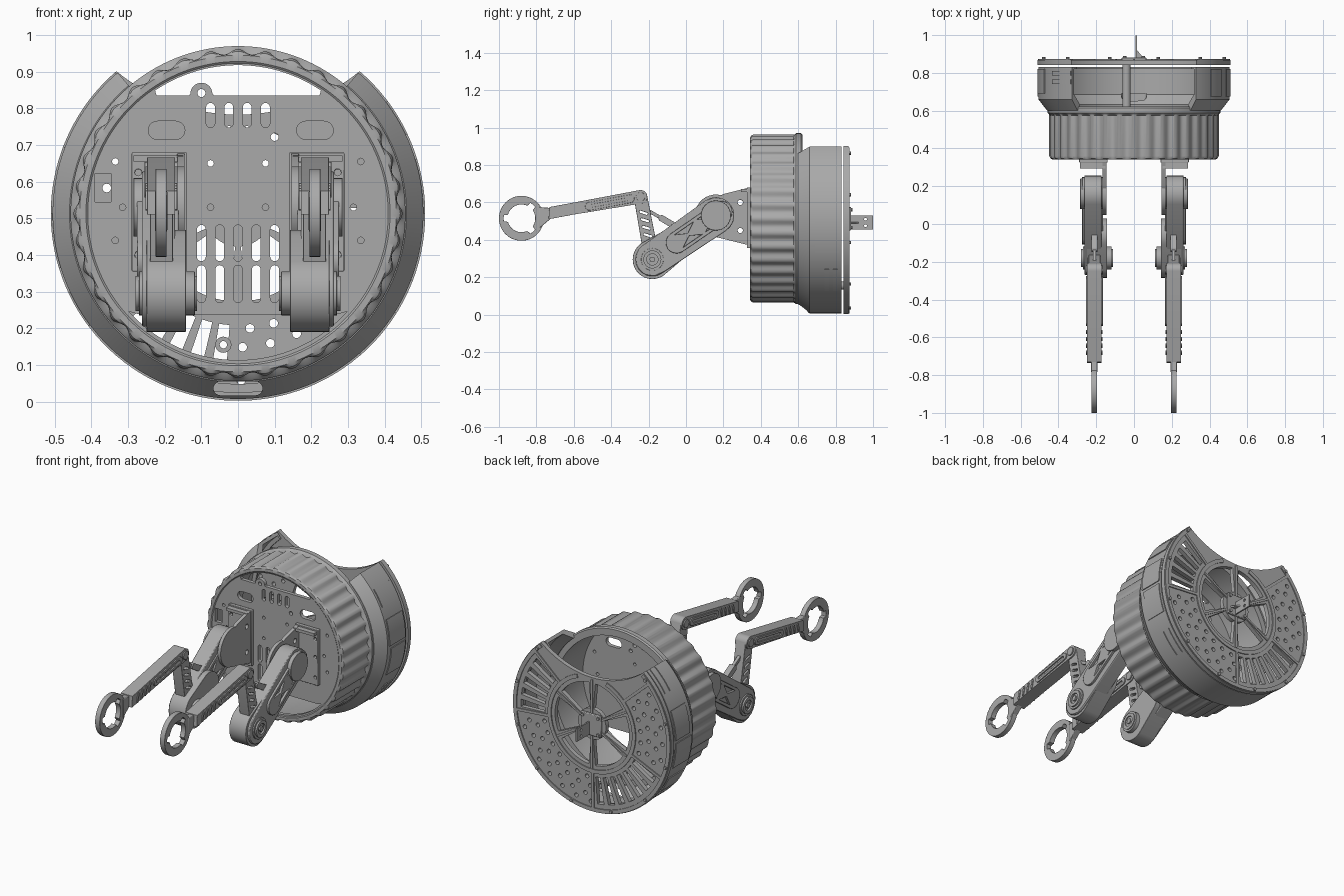
import bpy, bmesh, math
from math import sin, cos, pi, radians, atan2

if "Cube" in bpy.data.objects:
    bpy.data.objects.remove(bpy.data.objects["Cube"])

CZ = 0.513  # height of the drum axis
grey = bpy.data.materials.new("plain_grey")
grey.use_nodes = True
grey.diffuse_color = (0.4, 0.4, 0.4, 1)
grey.node_tree.nodes["Principled BSDF"].inputs["Base Color"].default_value = (0.4, 0.4, 0.4, 1)
parts = []


def finish(name, bm, bevel=0):
    bmesh.ops.remove_doubles(bm, verts=bm.verts, dist=0.0001)
    bmesh.ops.recalc_face_normals(bm, faces=bm.faces)
    me = bpy.data.meshes.new(name)
    bm.to_mesh(me)
    bm.free()
    me.materials.append(grey)
    ob = bpy.data.objects.new(name, me)
    bpy.context.scene.collection.objects.link(ob)
    if bevel:
        m = ob.modifiers.new("soft_edges", 'BEVEL')
        m.width, m.segments, m.limit_method, m.angle_limit = bevel, 2, 'ANGLE', radians(40)
    parts.append(ob)
    return ob


# ---- outlines -------------------------------------------------------------
def polar(r, deg):
    """Point on a circle round the drum axis, angle measured from the top."""
    return (r * sin(radians(deg)), CZ + r * cos(radians(deg)))


def arc(c, r, d0, d1, n=16):
    return [(c[0] + r * cos(radians(d0 + (d1 - d0) * i / n)),
             c[1] + r * sin(radians(d0 + (d1 - d0) * i / n))) for i in range(n + 1)]


def circle(c, r, n=24):
    return arc(c, r, 0, 360, n)[:-1]


def capsule(p, q, r0, r1=None, n=10):
    t = math.degrees(atan2(q[1] - p[1], q[0] - p[0]))
    return arc(q, r1 or r0, t - 90, t + 90, n) + arc(p, r0, t + 90, t + 270, n)


def sector(r0, r1, a0, a1):
    n = max(4, int((a1 - a0) / 3))
    st = [a0 + (a1 - a0) * i / n for i in range(n + 1)]
    return [polar(r1, a) for a in st] + [polar(r0, a) for a in reversed(st)]


# ---- builders -------------------------------------------------------------
def plate(name, loops, w0, w1, plane="yz", bevel=0):
    """Extruded outline with holes, in the xz plane (along y) or yz plane (along x)."""
    cu = bpy.data.curves.new(name, 'CURVE')
    cu.dimensions, cu.fill_mode, cu.extrude = '2D', 'BOTH', abs(w1 - w0) / 2
    for pts in loops:
        s = cu.splines.new('POLY')
        s.points.add(len(pts) - 1)
        for p, (u, v) in zip(s.points, pts):
            p.co = (u, v, 0, 1)
        s.use_cyclic_u = True
    tmp = bpy.data.objects.new("tmp", cu)
    bpy.context.scene.collection.objects.link(tmp)
    dg = bpy.context.evaluated_depsgraph_get()
    me = bpy.data.meshes.new_from_object(tmp.evaluated_get(dg))
    bpy.data.objects.remove(tmp)
    bm = bmesh.new()
    bm.from_mesh(me)
    bpy.data.meshes.remove(me)
    mid = (w0 + w1) / 2
    for v in bm.verts:
        a, b, w = v.co
        v.co = (a, w + mid, b) if plane == "xz" else (w + mid, a, b)
    return finish(name, bm, bevel)


def lathe(name, prof, a0=0, a1=360, n=120, flutes=0):
    """Closed (radius, y, flute depth) profile swept round the drum axis."""
    bm = bmesh.new()
    full = a1 - a0 >= 360
    rows = []
    for i in range(n if full else n + 1):
        a = a0 + (a1 - a0) * i / n
        f = 0.5 - 0.5 * cos(radians(a) * flutes)
        row = []
        for r, y, d in prof:
            x, z = polar(r - d * f, a)
            row.append(bm.verts.new((x, y, z)))
        rows.append(row)
    k = len(prof)
    for i in range(n):
        A, B = rows[i], rows[(i + 1) % len(rows)]
        for j in range(k):
            bm.faces.new((A[j], A[(j + 1) % k], B[(j + 1) % k], B[j]))
    if not full:
        bm.faces.new(rows[0])
        bm.faces.new(rows[-1])
    return finish(name, bm)


# ---- fluted drum ----------------------------------------------------------
D = 0.014
lathe("fluted_drum", [(0.405, 0.35, 0), (0.415, 0.342, 0), (0.432, 0.342, 0), (0.443, 0.348, D * 0.6),
                      (0.449, 0.36, D), (0.449, 0.575, D), (0.451, 0.582, 0), (0.457, 0.588, 0),
                      (0.457, 0.615, 0), (0.45, 0.622, 0), (0.41, 0.622, 0), (0.41, 0.37, 0)], n=360, flutes=36)

# front plate with crescent, lower window, slots and screw holes
crescent = [polar(0.405, a) for a in range(-34, 35, 2)] + [(0.222, 0.835), (-0.065, 0.835)] \
    + arc((-0.1, 0.84), 0.03, 0, 180) + [(-0.135, 0.835), (-0.222, 0.835)]
window = [polar(0.4, a) for a in range(132, 229, 3)] + [(-0.27, 0.238), (0.27, 0.238)]
holes = [crescent, window, circle((-0.1, 0.842), 0.011)]
for x in (-0.1, -0.05, 0, 0.05, 0.1):
    holes += [capsule((x, 0.282), (x, 0.36), 0.012), capsule((x, 0.395), (x, 0.47), 0.012)]
for x in (-0.075, -0.025, 0.025, 0.075):
    holes.append(capsule((x, 0.76), (x, 0.803), 0.012))
for x in (-0.195, 0.21):
    holes.append(capsule((x - 0.025, 0.74), (x + 0.025, 0.74), 0.025))
holes.append([(-0.39, 0.545), (-0.347, 0.545), (-0.347, 0.622), (-0.39, 0.622)])
for x, z in ((0.335, 0.655), (0.335, 0.44), (0.075, 0.65), (0.075, 0.53), (0.315, 0.53)):
    holes += [circle((x, z), 0.009, 12), circle((-x, z), 0.009, 12)]
holes.append(circle((0.1, 0.722), 0.011, 12))
plate("front_plate", [[polar(0.412, a) for a in range(0, 360, 4)]] + holes, 0.346, 0.368, "xz")
plate("lower_post", [circle((-0.04, 0.155), 0.022), circle((-0.04, 0.155), 0.01)], 0.6, 0.845, "xz")

# ---- outer housing, open at the top --------------------------------------
housing = lathe("outer_housing", [(0.445, 0.6, 0), (0.46, 0.6, 0), (0.506, 0.66, 0), (0.506, 0.832, 0),
                                  (0.465, 0.832, 0), (0.465, 0.82, 0), (0.488, 0.82, 0),
                                  (0.488, 0.685, 0), (0.44, 0.632, 0)], 40.5, 319.5, 140)
cutter = plate("slot_cutter", [capsule((-0.048, 0.036), (0.048, 0.036), 0.019)], 0.55, 0.69, "xz")
parts.remove(cutter)
m = housing.modifiers.new("slot", 'BOOLEAN')
m.operation, m.object, m.solver = 'DIFFERENCE', cutter, 'EXACT'
bpy.context.view_layer.objects.active = housing
bpy.ops.object.modifier_apply(modifier="slot")
bpy.data.objects.remove(cutter)

# raised panels and slats, repeated half a turn round
for half in (0, 180):
    for a0, a1, y0, y1 in ((53, 65, 0.675, 0.82), (73, 90, 0.675, 0.82), (92, 111, 0.69, 0.82),
                           (122, 139, 0.74, 0.765), (122, 139, 0.785, 0.81)):
        lathe("housing_panel", [(0.5, y0, 0), (0.511, y0, 0), (0.511, y1, 0), (0.5, y1, 0)],
              a0 + half, a1 + half, 12)

# ---- back plate -----------------------------------------------------------
outline = [polar(0.511, 40.5 + 279 * i / 93) for i in range(94)]
outline += [(0.524 * sin(radians(t)), CZ + 0.794 - 0.524 * cos(radians(t))) for t in range(-37, 38, 2)]
holes = [sector(0.09, 0.24, a - 25, a + 25) for a in range(30, 360, 60)]
for a in list(range(54, 92, 9)) + list(range(187, 242, 9)):
    holes.append(sector(0.305, 0.46, a - 2.7, a + 2.7))
for a in list(range(102, 176, 12)) + list(range(253, 308, 12)):
    holes += [circle(polar(r, a + o), 0.012, 12) for r, o in ((0.315, 0), (0.365, 4), (0.415, 0), (0.455, 5))]
plate("back_plate", [outline] + holes, 0.842, 0.868, "xz")
plate("back_outer_rim", [sector(0.486, 0.508, 41.5, 318.5)], 0.866, 0.874, "xz")
plate("back_wheel_rim", [sector(0.262, 0.284, 20, 340)], 0.866, 0.874, "xz")
for a in (48, 95, 181, 246, 312):
    plate("back_rib", [capsule(polar(0.28, a), polar(0.49, a), 0.008)], 0.866, 0.874, "xz")
for a in range(0, 360, 60):
    plate("wheel_spoke_rib", [capsule(polar(0.05, a), polar(0.255, a), 0.006)], 0.866, 0.874, "xz")
for a in range(45, 320, 30):
    plate("rim_bolt", [circle(polar(0.495, a), 0.009, 10)], 0.87, 0.883, "xz")

# hub with fin
plate("hub_plate", [[(-0.065, 0.45), (0.065, 0.45), (0.065, 0.576), (-0.065, 0.576)]], 0.866, 0.882, "xz", 0.004)
for x in (-0.05, 0.05):
    for z in (0.465, 0.561):
        plate("hub_bolt", [circle((x, z), 0.009, 10)], 0.88, 0.89, "xz")
plate("hub_fin", [[(0.87, 0.455), (0.999, 0.455), (0.999, 0.53), (0.87, 0.53)],
                  circle((0.96, 0.475), 0.008, 12), circle((0.96, 0.51), 0.008, 12)], 0.007, 0.015)
bm = bmesh.new()
tri = [[bm.verts.new((x, y, z)) for x, y in ((0.012, 0.88), (0.05, 0.88), (0.012, 0.925))] for z in (0.488, 0.496)]
bm.faces.new(tri[0])
bm.faces.new(tri[1])
for i in range(3):
    j = (i + 1) % 3
    bm.faces.new((tri[0][i], tri[0][j], tri[1][j], tri[1][i]))
finish("fin_gusset", bm)

# ---- arms -----------------------------------------------------------------
SH, EL, KN, RG = (0.16, 0.53), (-0.18, 0.295), (-0.243, 0.63), (-0.88, 0.515)


def along(p, q, u, v):
    """Point a fraction u from p to q, v off to the side."""
    dx, dy = q[0] - p[0], q[1] - p[1]
    l = math.hypot(dx, dy)
    return (p[0] + dx * u - dy / l * v, p[1] + dy * u + dx / l * v)


# grip hole with three notches
grip = []
for i in range(72):
    a = i * 5
    notch = any(abs(a - k) <= 10 for k in (50, 180, 310))
    r = 0.095 if notch else 0.074
    grip.append((RG[0] + r * cos(radians(a)), RG[1] + r * sin(radians(a))))

cheek = [(0.34, 0.37), (0.34, 0.68), (0.2, 0.645)] + arc(SH, 0.112, 75, 250)
P, Q = (0.19, 0.55), (-0.05, 0.385)
truss = [capsule(P, Q, 0.058)]
for u in (0.0, 0.5):
    truss += [[along(P, Q, u + a, v) for a, v in ((0.04, 0.04), (0.44, 0.04), (0.24, 0.008))],
              [along(P, Q, u + a, v) for a, v in ((0.04, -0.04), (0.44, -0.04), (0.24, -0.008))]]
shin = [capsule((-0.19, 0.34), KN, 0.04, 0.036)]
shin += [capsule(along(EL, KN, u, -0.016), along(EL, KN, u + 0.05, 0.016), 0.006, n=4)
         for u in (0.36, 0.48, 0.6, 0.72)]
FE = (-0.70, 0.545)
forearm = arc(KN, 0.036, -80, 100) + [(-0.58, 0.603), (-0.73, 0.575), (-0.735, 0.51), (-0.6, 0.535)]

# name, outline loops, inner x, outer x, bevel
arm = [
    ("mount_cheek", [cheek, circle((0.29, 0.6), 0.014), circle((0.29, 0.45), 0.014)], 0.146, 0.166, 0.003),
    ("shoulder_cap", [circle(SH, 0.08, 32)], 0.15, 0.285, 0.006),
    ("upper_arm", [capsule(SH, EL, 0.098, 0.09)], 0.172, 0.262, 0.008),
    ("arm_truss_outer", truss, 0.255, 0.275, 0.002),
    ("arm_truss_inner", truss, 0.163, 0.176, 0.002),
    ("elbow_housing", [capsule((-0.06, 0.378), EL, 0.09, 0.105, 16)], 0.142, 0.25, 0.008),
    ("elbow_pivot", [circle(EL, 0.06, 32)], 0.118, 0.27, 0.004),
    ("elbow_ring", [circle(EL, 0.048, 32), circle(EL, 0.03)], 0.112, 0.28, 0),
    ("elbow_bolt", [circle(EL, 0.016, 6)], 0.112, 0.28, 0),
    ("shin_link", shin, 0.178, 0.24, 0.004),
    ("knee_pin", [circle(KN, 0.024)], 0.165, 0.255, 0.003),
    ("forearm", [forearm], 0.172, 0.248, 0.008),
    ("forearm_rail", [capsule(along(KN, FE, 0.12, 0), along(KN, FE, 0.6, 0), 0.022),
                      capsule(along(KN, FE, 0.14, 0), along(KN, FE, 0.58, 0), 0.008)], 0.165, 0.255, 0.002),
    ("grip_neck", [[(-0.785, 0.462), (-0.72, 0.515), (-0.72, 0.57), (-0.785, 0.575)]], 0.193, 0.227, 0.003),
    ("grip_ring", [circle(RG, 0.12, 48), grip], 0.195, 0.225, 0.004),
    ("piston_rod", [capsule((-0.225, 0.57), (-0.02, 0.45), 0.009)], 0.2, 0.218, 0.005),
    ("piston_sleeve", [capsule((-0.13, 0.515), (-0.02, 0.45), 0.017)], 0.192, 0.226, 0.008),
]
arm += [("forearm_rib", [capsule(along(KN, FE, u, -0.02), along(KN, FE, u + 0.04, 0.02), 0.006, n=4)],
         0.167, 0.253, 0) for u in (0.7, 0.78, 0.86, 0.94)]

for s, side in ((1, "left_"), (-1, "right_")):
    for name, loops, x0, x1, bev in arm:
        plate(side + name, loops, s * x0, s * x1, bevel=bev)
    mount = [(s * 0.14, 0.355), (s * 0.29, 0.355), (s * 0.29, 0.68), (s * 0.14, 0.68)]
    plate(side + "mount_plate", [mount] + [circle((s * 0.272, z), 0.009, 12) for z in (0.4, 0.52, 0.625)],
          0.325, 0.347, "xz", 0.003)
    plate(side + "mount_top", [[(s * 0.15, 0.655), (s * 0.285, 0.655), (s * 0.285, 0.672), (s * 0.15, 0.672)]],
          0.295, 0.33, "xz")

# smooth curved walls, keep hard edges
bpy.ops.object.select_all(action='DESELECT')
for ob in parts:
    ob.select_set(True)
bpy.context.view_layer.objects.active = parts[0]
bpy.ops.object.shade_smooth_by_angle(angle=radians(32))
